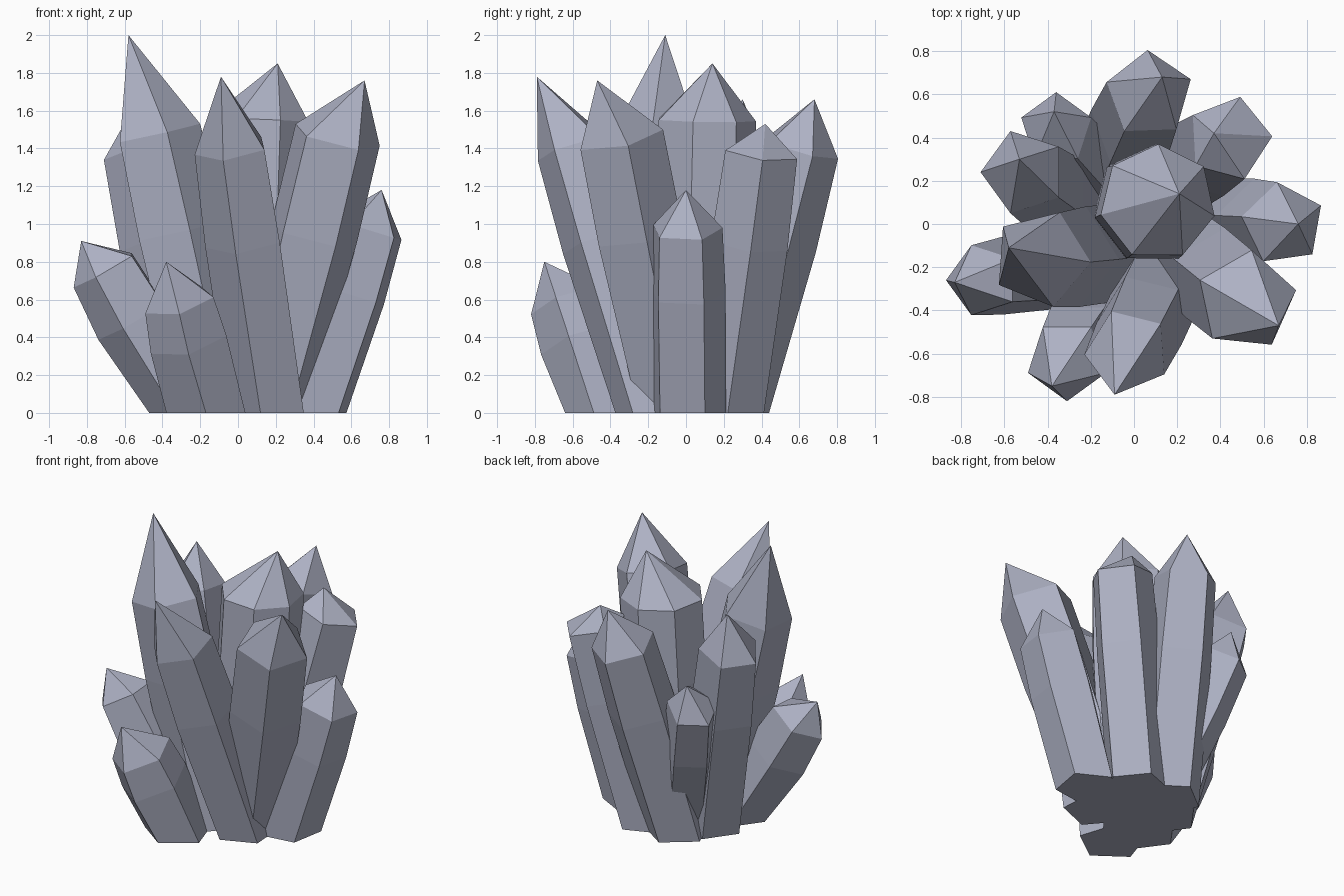
import bpy
import bmesh
from math import cos, sin, tau, radians
from mathutils import Vector

default_cube = bpy.data.objects.get("Cube")
if default_cube:
    bpy.data.objects.remove(default_cube, do_unlink=True)

# One pale violet-grey stone colour for the whole cluster
stone = bpy.data.materials.new("pale violet grey stone")
stone.use_nodes = True
stone.diffuse_color = (0.42, 0.44, 0.55, 1)
stone.node_tree.nodes["Principled BSDF"].inputs["Base Color"].default_value = stone.diffuse_color


def add_ring(bm, center, radius, turn, sides, axis):
    """Ring of vertices whose plane is square to the given axis."""
    ring = []
    for i in range(sides):
        angle = radians(turn) + tau * i / sides
        dx, dy = radius * cos(angle), radius * sin(angle)
        dz = -(dx * axis.x + dy * axis.y) / axis.z
        ring.append(bm.verts.new(center + Vector((dx, dy, dz))))
    return ring


def add_crystal(name, turn, base, base_radius, shoulder, shoulder_radius, tip, sides=5):
    """Leaning faceted prism with a flat foot, slight belly and pointed cap."""
    bm = bmesh.new()
    foot, neck, point = Vector((*base, 0)), Vector(shoulder), Vector(tip)
    axis = (neck - foot).normalized()
    belly_radius = 1.05 * (0.35 * base_radius + 0.65 * shoulder_radius)
    rings = [
        add_ring(bm, foot, base_radius, turn, sides, Vector((0, 0, 1))),
        add_ring(bm, foot.lerp(neck, 0.65), belly_radius, turn, sides, axis),
        add_ring(bm, neck, shoulder_radius, turn, sides, axis),
    ]
    apex = bm.verts.new(point)
    bm.faces.new(rings[0])
    for i in range(sides):
        j = (i + 1) % sides
        for low, high in zip(rings, rings[1:]):
            bm.faces.new((low[i], low[j], high[j], high[i]))
        bm.faces.new((rings[-1][i], rings[-1][j], apex))
    bmesh.ops.recalc_face_normals(bm, faces=bm.faces)
    mesh = bpy.data.meshes.new(name)
    bm.to_mesh(mesh)
    bm.free()
    mesh.materials.append(stone)
    crystal = bpy.data.objects.new(name, mesh)
    bpy.context.collection.objects.link(crystal)


# Tall crystals in the middle and front
add_crystal("tallest_crystal", 68, (-0.1, -0.12), 0.24,
            (-0.43, -0.16, 1.48), 0.23, (-0.58, -0.11, 2))
add_crystal("central_crystal", 38, (0.05, 0.07), 0.25,
            (0.11, 0.1, 1.55), 0.27, (0.21, 0.14, 1.85), sides=7)
add_crystal("front_crystal", 40, (0.17, -0.17), 0.21,
            (-0.03, -0.59, 1.4), 0.2, (-0.09, -0.79, 1.78))
add_crystal("front_left_crystal", 12, (0.17, -0.07), 0.21,
            (0.52, -0.355, 1.46), 0.235, (0.67, -0.47, 1.76))

# Crystals leaning out at the back
add_crystal("back_crystal", 20, (-0.09, 0.22), 0.22,
            (0.07, 0.6, 1.4), 0.205, (0.13, 0.68, 1.66))
add_crystal("back_left_crystal", 75, (0.15, 0.21), 0.21,
            (0.44, 0.395, 1.38), 0.2, (0.37, 0.42, 1.53))
add_crystal("back_right_crystal", 36, (-0.23, 0.04), 0.21,
            (-0.51, 0.24, 1.38), 0.2, (-0.53, 0.3, 1.66))
add_crystal("back_right_short_crystal", 18, (-0.08, 0.13), 0.17,
            (-0.36, 0.44, 1.01), 0.17, (-0.37, 0.52, 1.2))

# Short crystals around the foot
add_crystal("left_short_crystal", 26, (0.39, 0.01), 0.205,
            (0.69, 0, 0.97), 0.195, (0.76, 0, 1.18))
add_crystal("right_short_crystal", 36, (-0.27, -0.2), 0.2,
            (-0.7, -0.26, 0.76), 0.17, (-0.83, -0.27, 0.91))
add_crystal("front_short_crystal", 54, (-0.17, -0.42), 0.22,
            (-0.31, -0.63, 0.59), 0.19, (-0.38, -0.75, 0.8))
